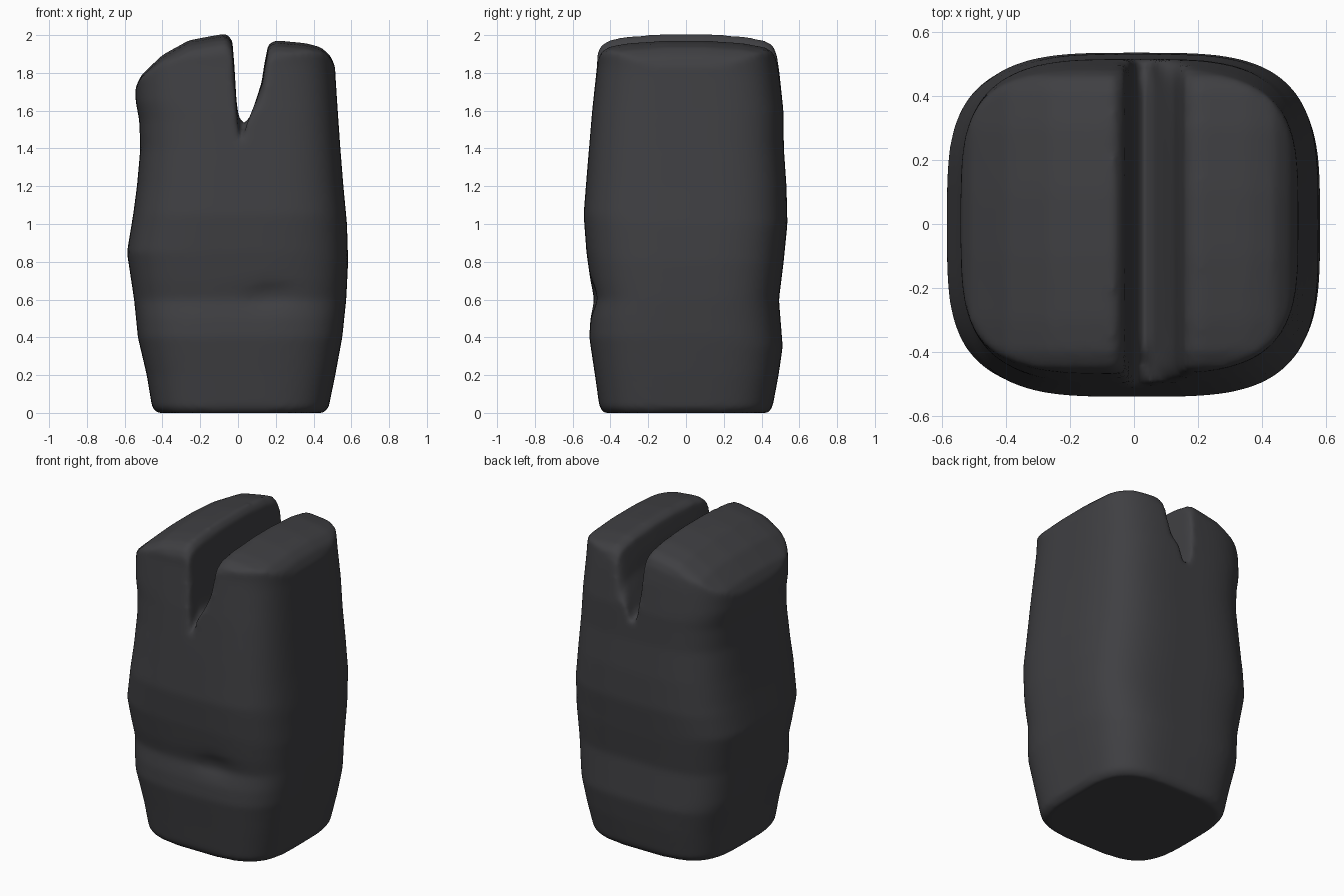
import bpy, bmesh, math

if "Cube" in bpy.data.objects:
    bpy.data.objects.remove(bpy.data.objects["Cube"])


def lerp(table, t):
    """Piecewise smooth lookup in a list of (key, value) pairs."""
    if t <= table[0][0]:
        return table[0][1]
    for (a, va), (b, vb) in zip(table, table[1:]):
        if t <= b:
            return va + (vb - va) * (t - a) / (b - a)
    return table[-1][1]


def loft(name, rings):
    """Skin closed rings of points and cap both ends."""
    bm = bmesh.new()
    loops = [[bm.verts.new(p) for p in ring] for ring in rings]
    n = len(loops[0])
    for a, b in zip(loops, loops[1:]):
        for i in range(n):
            j = (i + 1) % n
            bm.faces.new((a[i], a[j], b[j], b[i]))
    bm.faces.new(loops[0])
    bm.faces.new(loops[-1])
    bmesh.ops.recalc_face_normals(bm, faces=bm.faces)
    me = bpy.data.meshes.new(name)
    bm.to_mesh(me)
    bm.free()
    ob = bpy.data.objects.new(name, me)
    bpy.context.collection.objects.link(ob)
    return ob


# Silhouettes of the block: (height, offset)
LEFT = [(0, -.43), (.03, -.455), (.2, -.483), (.4, -.53), (.6, -.55), (.85, -.588),
        (1.05, -.555), (1.2, -.535), (1.4, -.517), (1.55, -.523), (1.65, -.542), (1.75, -.545)]
RIGHT = [(0, .455), (.03, .48), (.2, .515), (.4, .552), (.6, .573), (.8, .583), (1, .577),
         (1.2, .558), (1.4, .542), (1.6, .528), (1.8, .515)]
FRONT = [(0, -.435), (.03, -.458), (.2, -.482), (.4, -.512), (.5, -.506), (.6, -.487),
         (.7, -.506), (.85, -.527), (1.05, -.542), (1.3, -.522), (1.6, -.497), (1.85, -.47)]
BACK = [(0, .435), (.03, .458), (.2, .49), (.35, .512), (.6, .492), (.8, .517), (1, .537),
        (1.2, .532), (1.4, .518), (1.6, .516), (1.8, .495), (1.9, .48)]


def body_ring(z):
    x0, x1, y0, y1 = (lerp(t, z) for t in (LEFT, RIGHT, FRONT, BACK))
    e = 2 / 3.6
    pts = []
    for i in range(80):
        a = math.tau * i / 80
        c, s = math.cos(a), math.sin(a)
        x = (x0 + x1) / 2 + (x1 - x0) / 2 * math.copysign(abs(c) ** e, c)
        y = (y0 + y1) / 2 + (y1 - y0) / 2 * math.copysign(abs(s) ** e, s)
        if s < 0:  # shallow dent low on the front
            y += .022 * math.exp(-((x - .17) / .12) ** 2 - ((z - .62) / .06) ** 2)
        pts.append((x, y, z))
    return pts


body = loft("body", [body_ring(z) for z in
                     [0, .03] + [.1 + .05 * i for i in range(41)]])

# Front outline of the top, including the slanted left lobe and the slot
TOP = [(-.8, 1.5), (-.8, -.3), (.8, -.3), (.8, 1.5), (.545, 1.74), (.515, 1.83), (.49, 1.89),
       (.44, 1.935), (.36, 1.957), (.2, 1.972), (.16, 1.95), (.14, 1.85), (.125, 1.75),
       (.09, 1.64), (.06, 1.56), (.03, 1.53), (.005, 1.56), (-.008, 1.65), (-.02, 1.85),
       (-.03, 1.97), (-.06, 2.008), (-.14, 1.995), (-.26, 1.972), (-.4, 1.895),
       (-.51, 1.79), (-.55, 1.71)]
EDGE_DROP = [(-.7, .3), (-.48, .13), (-.45, .06), (-.4, .03), (-.3, .013), (-.1, 0),
             (.1, 0), (.3, .013), (.41, .03), (.46, .06), (.49, .13), (.7, .3)]
FLOOR_DROP = [(-.7, .25), (-.52, .13), (-.38, 0), (.42, 0), (.55, .05), (.7, .08)]


def top_ring(y):
    pts = []
    for i, (x, z) in enumerate(TOP):
        if 13 <= i <= 16:      # slot floor dips at its ends
            d = lerp(FLOOR_DROP, y)
            x, z = x - (x - .005) * min(1, d * 5), z - d
        elif i > 3:            # lobes round over towards front and back
            z -= lerp(EDGE_DROP, y) * min(1, max(.3, (z - 1.6) / .25))
        pts.append((x, y, z))
    return pts


cutter = loft("top_shape_cutter", [top_ring(y) for y in
              (-.7, -.52, -.48, -.45, -.4, -.38, -.3, -.1, .1, .3, .42, .46, .49, .55, .7)])
cutter.hide_render = True

# Trim the block, then melt the edges into soft rounded ones
m = body.modifiers.new("trim", "BOOLEAN")
m.operation, m.solver, m.object = "INTERSECT", "EXACT", cutter
m = body.modifiers.new("melt", "REMESH")
m.mode, m.voxel_size, m.use_smooth_shade = "VOXEL", .016, True
m = body.modifiers.new("soften", "SMOOTH")
m.factor, m.iterations = .5, 8

# Apply the modifiers and drop the helper
dg = bpy.context.evaluated_depsgraph_get()
mesh = bpy.data.meshes.new_from_object(body.evaluated_get(dg))
body.modifiers.clear()
body.data = mesh
bpy.data.objects.remove(cutter)
for p in mesh.polygons:
    p.use_smooth = True

# Charcoal colour over everything
mat = bpy.data.materials.new("charcoal")
mat.diffuse_color = (.05, .05, .055, 1)
mat.use_nodes = True
mat.node_tree.nodes["Principled BSDF"].inputs["Base Color"].default_value = mat.diffuse_color
mesh.materials.clear()
mesh.materials.append(mat)
